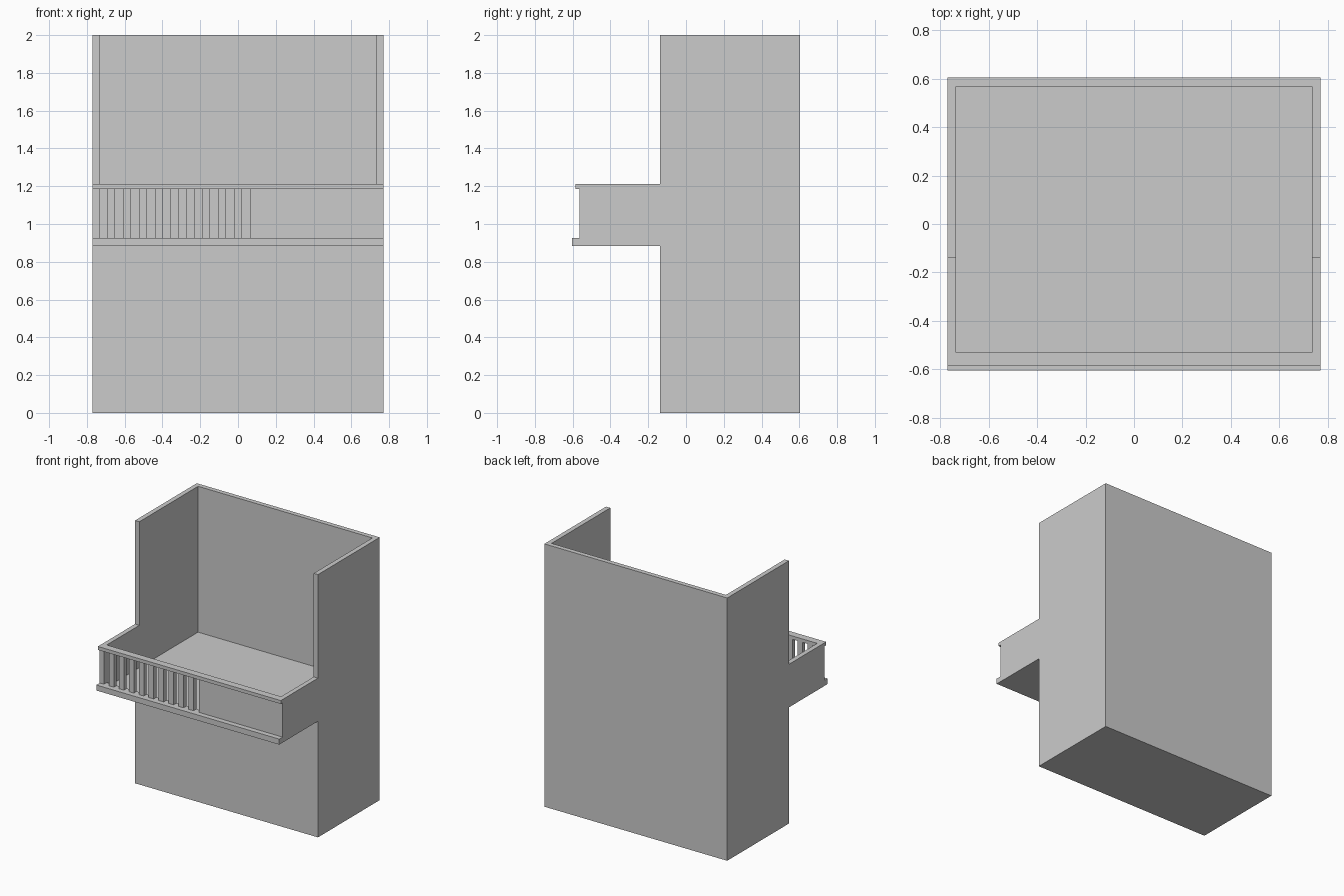
import bpy, bmesh

if "Cube" in bpy.data.objects:
    bpy.data.objects.remove(bpy.data.objects["Cube"])

W, WI = 0.77, 0.734            # outer / inner half width
BACK, FACE = 0.604, -0.138     # back and front of the main body
LIP, PANEL, INNER = -0.604, -0.564, -0.53
Z0, Z1, Z2, Z3 = 0.884, 0.926, 1.186, 1.212   # balcony levels


def extrude_profile(name, pts, x0, x1):
    """Extrude a closed (y, z) outline along x."""
    bm = bmesh.new()
    face = bm.faces.new([bm.verts.new((x0, y, z)) for y, z in pts])
    geo = bmesh.ops.extrude_face_region(bm, geom=[face])["geom"]
    verts = [g for g in geo if isinstance(g, bmesh.types.BMVert)]
    bmesh.ops.translate(bm, verts=verts, vec=(x1 - x0, 0, 0))
    bmesh.ops.recalc_face_normals(bm, faces=bm.faces[:])
    mesh = bpy.data.meshes.new(name)
    bm.to_mesh(mesh)
    bm.free()
    obj = bpy.data.objects.new(name, mesh)
    bpy.context.collection.objects.link(obj)
    return obj


def box(name, x, y, z):
    pts = [(y[0], z[0]), (y[1], z[0]), (y[1], z[1]), (y[0], z[1])]
    return extrude_profile(name, pts, *x)


# Side walls: full height with the balcony side stepping forward
side = [(FACE, 0), (BACK, 0), (BACK, 2), (FACE, 2),
        (FACE, Z3), (INNER, Z3), (INNER, Z0), (FACE, Z0)]
extrude_profile("left_wall", side, -W, -WI)
extrude_profile("right_wall", side, WI, W)

# Back wall, lower storey and open floor
box("back_wall", (-WI, WI), (BACK - 0.036, BACK), (0, 2))
box("lower_storey", (-WI, WI), (FACE, BACK - 0.036), (0, Z0))
box("floor", (-WI, WI), (INNER, BACK - 0.036), (Z0, Z0 + 0.006))

# Balcony front: bottom ledge, handrail, solid half and corner post
box("bottom_ledge", (-W, W), (LIP, INNER), (Z0, Z1))
box("handrail", (-W, W), (-0.585, INNER), (Z2, Z3))
box("solid_parapet", (0.065, W), (PANEL, INNER), (Z1, Z2))
box("corner_post", (-W, -WI), (PANEL, INNER), (Z1, Z2))

# Evenly spaced balusters on the open half
for i in range(9):
    x = -0.692 + i * 0.0838
    box(f"baluster_{i + 1}", (x, x + 0.042), (PANEL, INNER), (Z1, Z2))
